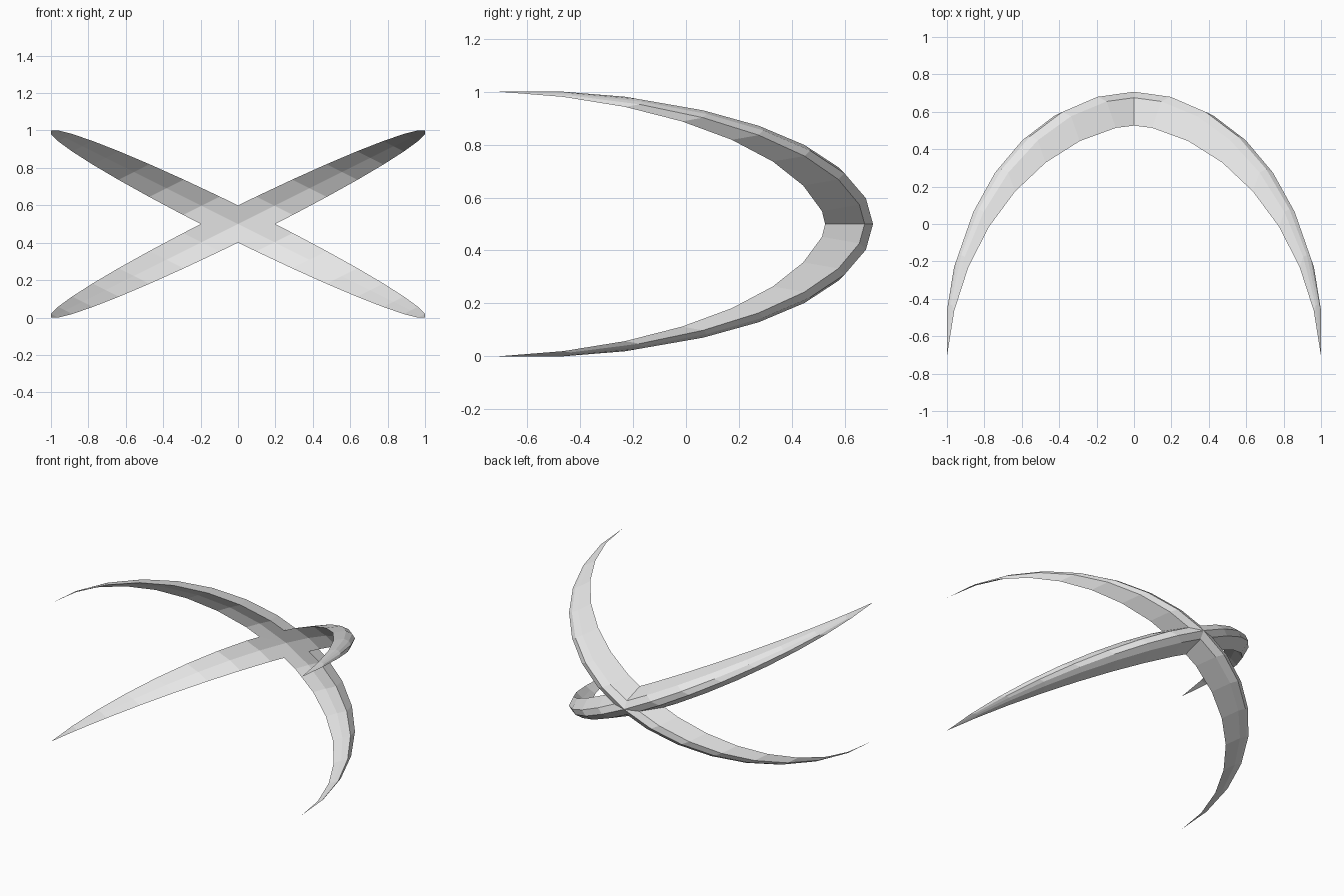
import bpy, bmesh, math

if "Cube" in bpy.data.objects:
    bpy.data.objects.remove(bpy.data.objects["Cube"])

grey = bpy.data.materials.new("light_grey")
grey.diffuse_color = (0.8, 0.8, 0.8, 1)
grey.use_nodes = True
grey.node_tree.nodes["Principled BSDF"].inputs["Base Color"].default_value = grey.diffuse_color

# Blade cross-section: (half width offset, depth of the arc)
SECTION = [(0.0, 1.414), (0.05, 1.389), (0.1, 1.245),
           (0.0, 1.257), (-0.1, 1.245), (-0.05, 1.389)]
STEPS = 16


def crescent(name, side):
    """Half-round blade that tapers to a point at both ends."""
    bm = bmesh.new()
    rings = []
    for k in range(STEPS + 1):
        a = math.pi * (k / STEPS - 0.5)
        u, c = math.sin(a), math.cos(a)
        rings.append([bm.verts.new((side * (u + w * c),
                                    d * c - 0.707,
                                    0.5 + 0.5 * (u - w * c)))
                      for w, d in SECTION])
    n = len(SECTION)
    for r0, r1 in zip(rings, rings[1:]):
        for i in range(n):
            j = (i + 1) % n
            bm.faces.new((r0[i], r0[j], r1[j], r1[i]))
    # close the pointed tips
    bmesh.ops.remove_doubles(bm, verts=bm.verts[:], dist=0.0005)
    bmesh.ops.recalc_face_normals(bm, faces=bm.faces[:])
    me = bpy.data.meshes.new(name)
    bm.to_mesh(me)
    bm.free()
    me.materials.append(grey)
    ob = bpy.data.objects.new(name, me)
    bpy.context.collection.objects.link(ob)


# Two crossing blades, mirrored left to right
crescent("rising_blade", 1)
crescent("falling_blade", -1)
